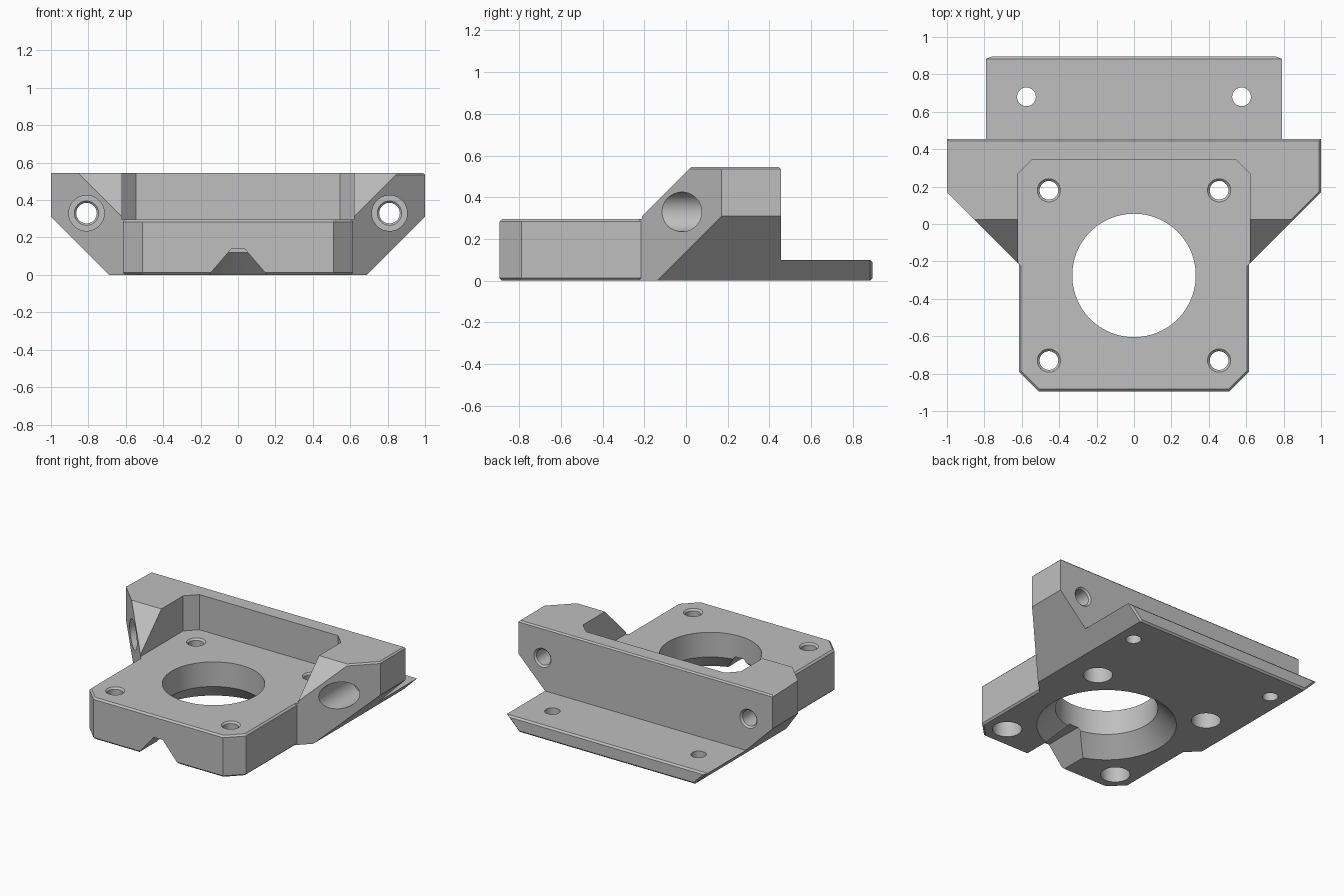
import bpy, bmesh
from math import cos, sin, tau, radians
from mathutils import Vector

if "Cube" in bpy.data.objects:
    bpy.data.objects.remove(bpy.data.objects["Cube"], do_unlink=True)

grey = bpy.data.materials.new("plain grey")
grey.use_nodes = True
colour = (0.52, 0.52, 0.52, 1)
grey.diffuse_color = colour
grey.node_tree.nodes["Principled BSDF"].inputs["Base Color"].default_value = colour

TOP, FLOOR, BACK = 0.545, 0.295, 0.455
CENTRE_Y = -0.275


def finish(name, bm):
    bmesh.ops.recalc_face_normals(bm, faces=bm.faces)
    mesh = bpy.data.meshes.new(name)
    bm.to_mesh(mesh)
    bm.free()
    mesh.materials.append(grey)
    ob = bpy.data.objects.new(name, mesh)
    bpy.context.collection.objects.link(ob)
    return ob


def bevel_edges(bm, rule, width=0.012):
    edges = [e for e in bm.edges if rule(*(v.co for v in e.verts))]
    bmesh.ops.bevel(bm, geom=edges, offset=width, segments=1, affect='EDGES')


def prism(profile, place, start, end):
    """Extrude a closed profile between two levels; place maps (a, b, level) to a point."""
    bm = bmesh.new()
    low = [bm.verts.new(place(a, b, start)) for a, b in profile]
    high = [bm.verts.new(place(a, b, end)) for a, b in profile]
    bm.faces.new(low)
    bm.faces.new(high)
    n = len(profile)
    for i in range(n):
        j = (i + 1) % n
        bm.faces.new((low[i], low[j], high[j], high[i]))
    return bm


def upward(a, b, level):
    return (a, b, level)


def along_y(a, b, level):
    return (a, level, b)


def turned(name, profile, place, u, v, sides=48):
    """Stepped round cutter from (radius, level) pairs, centred on (u, v)."""
    bm = bmesh.new()
    rings = [[bm.verts.new(place(u + r * cos(tau * i / sides), v + r * sin(tau * i / sides), h))
              for i in range(sides)] for r, h in profile]
    for a, b in zip(rings, rings[1:]):
        for i in range(sides):
            j = (i + 1) % sides
            bm.faces.new((a[i], a[j], b[j], b[i]))
    bm.faces.new(rings[0])
    bm.faces.new(rings[-1])
    return finish(name, bm)


def combine(target, tool, operation):
    mod = target.modifiers.new("combine", 'BOOLEAN')
    mod.operation = operation
    mod.solver = 'EXACT'
    mod.object = tool
    bpy.context.view_layer.objects.active = target
    bpy.ops.object.modifier_apply(modifier=mod.name)
    bpy.data.objects.remove(tool, do_unlink=True)


def mirrored(half):
    return half + [(-a, b) for a, b in reversed(half)]


# Rear block: a box trimmed by sloping planes
bm = prism(mirrored([(1, 0), (1, TOP)]), along_y, -0.4, BACK)
cuts = [((0, -0.52, 0), (0, -1, 1))]
for s in (1, -1):
    cuts += [((s * 0.69, 0, 0), (s, 0, -1)), ((s * 0.83, 0, 0), (s, -1, 0))]
for point, normal in cuts:
    geom = bm.verts[:] + bm.edges[:] + bm.faces[:]
    bmesh.ops.bisect_plane(bm, geom=geom, plane_co=point, plane_no=Vector(normal), clear_outer=True)
    bmesh.ops.holes_fill(bm, edges=[e for e in bm.edges if e.is_boundary])
bevel_edges(bm, lambda p, q: min(p.z, q.z) > TOP - 0.001 and max(p.y, q.y) > 0.1, 0.01)
body = finish("mount_bracket", bm)

# Open-fronted pocket with chamfered rear corners
pocket = prism(mirrored([(0.62, -1), (0.62, 0.27), (0.545, 0.345)]), upward, FLOOR, 1)
combine(body, finish("pocket_cutter", pocket), 'DIFFERENCE')

# Square motor plate with clipped front corners
bm = prism(mirrored([(0.51, -0.895), (0.615, -0.79), (0.615, 0.1)]), upward, 0, FLOOR)
bevel_edges(bm, lambda p, q: abs(p.z - q.z) < 0.001 and min(p.y, q.y) < -0.5)
combine(body, finish("motor_plate", bm), 'UNION')

# Thin rear flange with sloping ends
bm = prism(mirrored([(0.69, 0), (0.79, 0.1)]), along_y, 0.3, 0.895)
bevel_edges(bm, lambda p, q: min(p.y, q.y) > 0.8)
combine(body, finish("rear_flange", bm), 'UNION')

# Central opening, flared underneath
opening = [(0.5, -0.05), (0.33, 0.12), (0.33, 0.5)]
combine(body, turned("opening_cutter", opening, upward, 0, CENTRE_Y, 96), 'DIFFERENCE')

# Cable notch under the front edge
notch = prism(mirrored([(0.19, -0.04), (0.035, 0.14)]), along_y, -1, -0.5)
combine(body, finish("notch_cutter", notch), 'DIFFERENCE')

# Holes, mirrored left and right
corner = [(0.095, -0.05), (0.095, 0.15), (0.05, 0.15), (0.05, FLOOR - 0.012), (0.075, FLOOR + 0.013)]
clamp = [(0.095, -0.6), (0.095, 0.26), (0.065, 0.26), (0.055, 0.27),
         (0.055, BACK - 0.012), (0.08, BACK + 0.013)]
flange = [(0.05, -0.05), (0.05, 0.2)]
for s in (1, -1):
    for dy in (0.455, -0.455):
        combine(body, turned("corner_hole", corner, upward, s * 0.455, CENTRE_Y + dy), 'DIFFERENCE')
    combine(body, turned("clamp_hole", clamp, along_y, s * 0.81, 0.33), 'DIFFERENCE')
    combine(body, turned("flange_hole", flange, upward, s * 0.575, 0.68), 'DIFFERENCE')

# Smooth bores, sharp edges
bpy.ops.object.select_all(action='DESELECT')
body.select_set(True)
bpy.context.view_layer.objects.active = body
bpy.ops.object.shade_smooth_by_angle(angle=radians(25))
